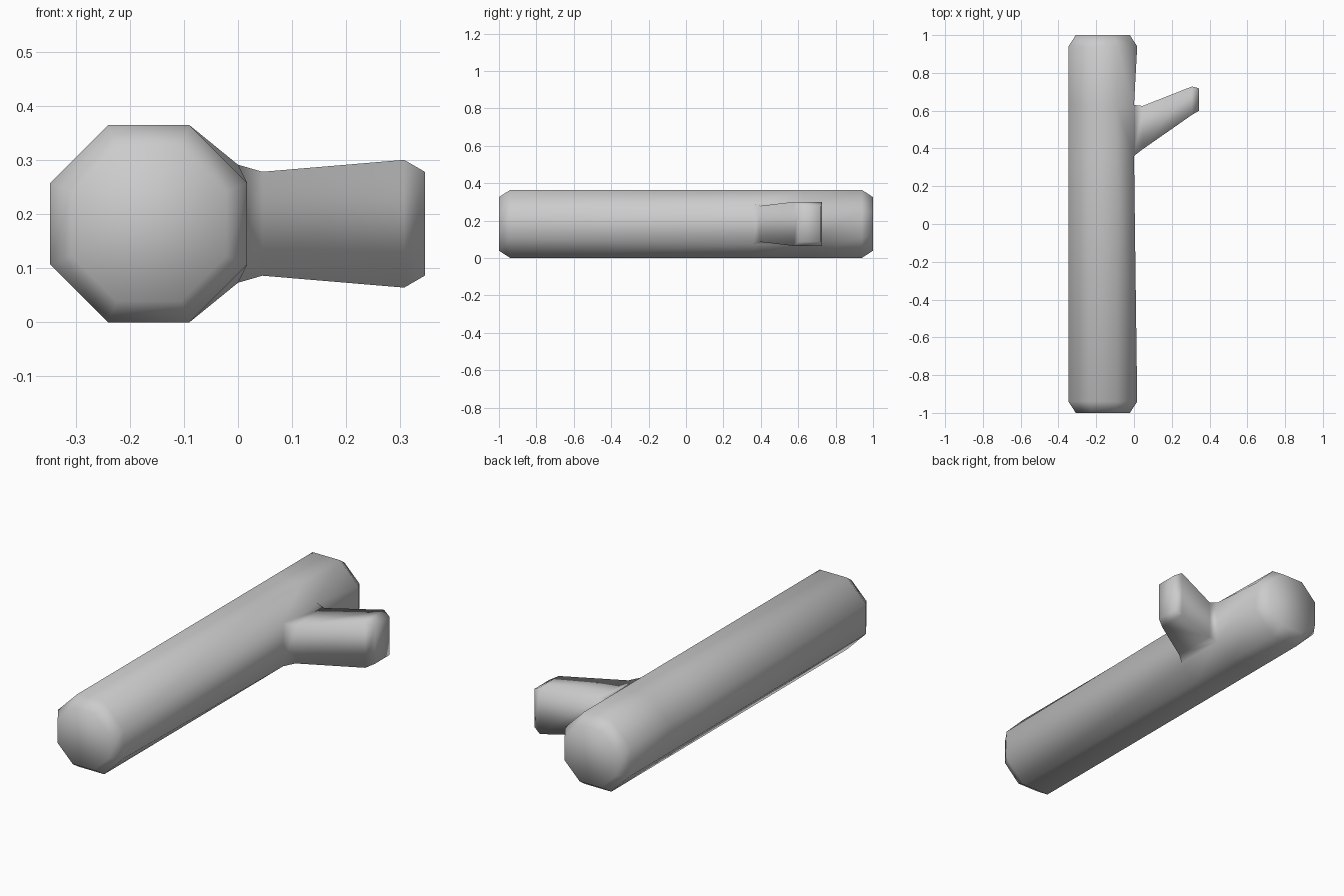
import bpy
import bmesh
from math import cos, sin, pi

cube = bpy.data.objects.get("Cube")
if cube:
    bpy.data.objects.remove(cube, do_unlink=True)

# Bark material
bark = bpy.data.materials.new("plain grey")
bark.use_nodes = True
grey = (0.6, 0.6, 0.6, 1)
bark.diffuse_color = grey
bark.node_tree.nodes["Principled BSDF"].inputs["Base Color"].default_value = grey

SIDES = 8
CENTRE_X, CENTRE_Z = -0.165, 0.182
FULL, END = 0.197, 0.155
FORK_FRONT, FORK_BACK = 0.36, 0.63

bm = bmesh.new()


def trunk_ring(y, radius):
    """Octagon across the trunk; corners 0 and 7 border the +x side."""
    angles = [(i + 0.5) * 2 * pi / SIDES for i in range(SIDES)]
    return [bm.verts.new((CENTRE_X + radius * cos(a), y, CENTRE_Z + radius * sin(a)))
            for a in angles]


def branch_ring(x, front, back, half_height):
    """Rectangle across the branch: front low, front high, back high, back low."""
    corners = [(front, -1), (front, 1), (back, 1), (back, -1)]
    return [bm.verts.new((x, y, CENTRE_Z + s * half_height)) for y, s in corners]


def bridge(a, b, skip=None):
    n = len(a)
    for i in range(n):
        if i != skip:
            j = (i + 1) % n
            bm.faces.new((a[i], a[j], b[j], b[i]))


# Trunk with chamfered ends, leaving an opening for the branch
rings = [trunk_ring(y, r) for y, r in
         [(-1, END), (-0.94, FULL), (FORK_FRONT, FULL),
          (FORK_BACK, FULL), (0.94, FULL), (1, END)]]
for k in range(len(rings) - 1):
    bridge(rings[k], rings[k + 1], skip=SIDES - 1 if k == 2 else None)
bm.faces.new(rings[0])
bm.faces.new(rings[-1])

# Flared opening where the branch leaves the trunk
front, back = rings[2], rings[3]
opening = [front[7], front[0], back[0], back[7]]
for v in opening:
    v.co.x = 0
    v.co.z = CENTRE_Z + (0.109 if v.co.z > CENTRE_Z else -0.109)

# Branch stub, swelling toward a chamfered tip
previous = opening
for section in [(0.045, 0.395, 0.625, 0.096),
                (0.307, 0.578, 0.728, 0.118),
                (0.345, 0.60, 0.718, 0.096)]:
    ring = branch_ring(*section)
    bridge(previous, ring)
    previous = ring
bm.faces.new(previous)

bmesh.ops.recalc_face_normals(bm, faces=bm.faces)
for face in bm.faces:
    face.smooth = True

mesh = bpy.data.meshes.new("forked_log")
bm.to_mesh(mesh)
bm.free()
mesh.materials.append(bark)
log = bpy.data.objects.new("forked_log", mesh)
bpy.context.scene.collection.objects.link(log)
